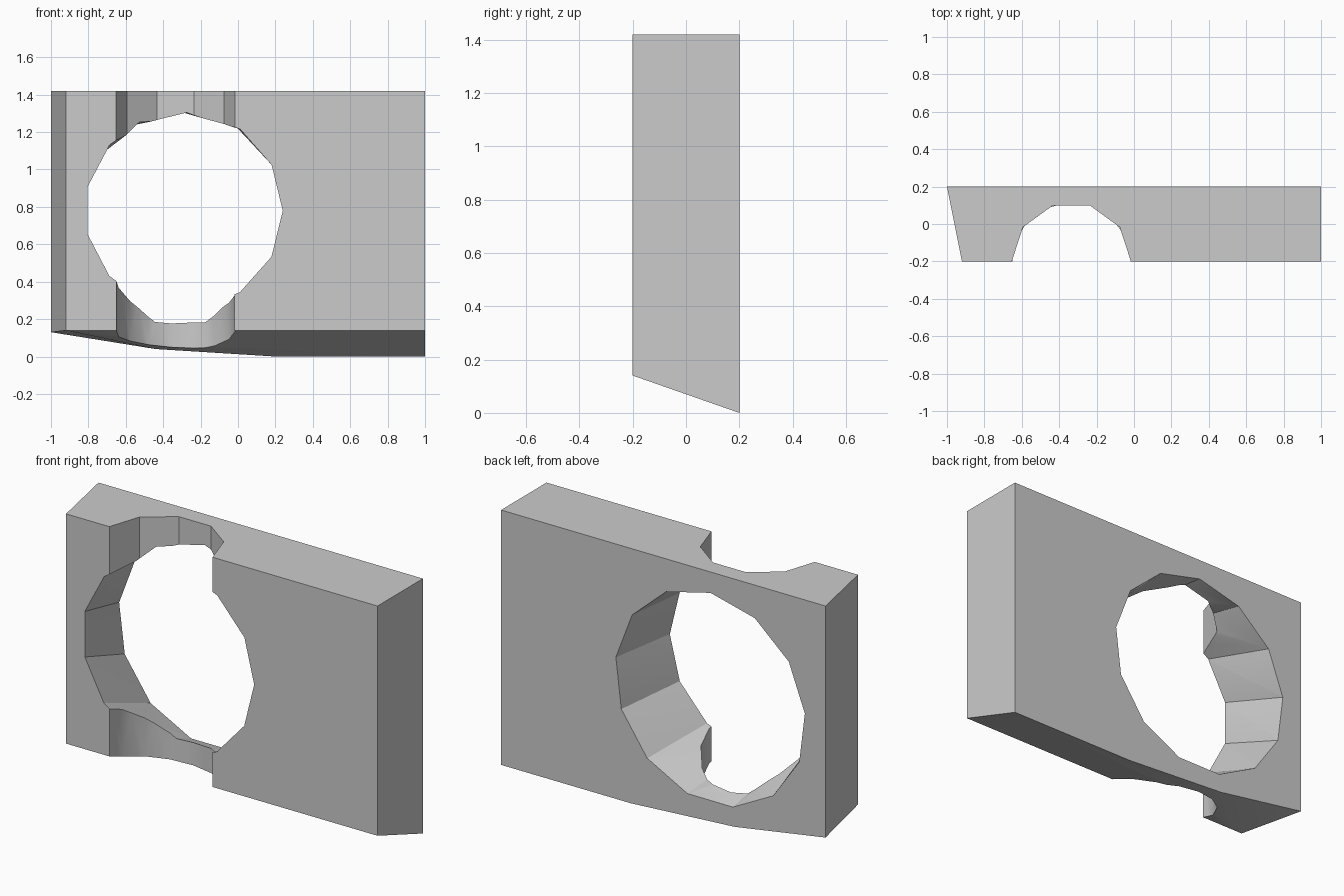
import bpy
import bmesh
from math import cos, sin, radians, tau

cube = bpy.data.objects.get("Cube")
if cube:
    bpy.data.objects.remove(cube, do_unlink=True)

grey = bpy.data.materials.new("plain grey")
grey.use_nodes = True
grey.diffuse_color = (0.6, 0.6, 0.6, 1)
grey.node_tree.nodes["Principled BSDF"].inputs["Base Color"].default_value = (0.6, 0.6, 0.6, 1)


def make_object(name, bm):
    bmesh.ops.recalc_face_normals(bm, faces=bm.faces)
    mesh = bpy.data.meshes.new(name)
    bm.to_mesh(mesh)
    bm.free()
    mesh.materials.append(grey)
    obj = bpy.data.objects.new(name, mesh)
    bpy.context.collection.objects.link(obj)
    return obj


def hull(name, points):
    bm = bmesh.new()
    for p in points:
        bm.verts.new(p)
    bmesh.ops.convex_hull(bm, input=bm.verts)
    bmesh.ops.dissolve_limit(bm, angle_limit=radians(0.5), verts=bm.verts, edges=bm.edges)
    return make_object(name, bm)


def loft(name, start, end):
    """Close two matching rings into a solid."""
    bm = bmesh.new()
    a = [bm.verts.new(p) for p in start]
    b = [bm.verts.new(p) for p in end]
    bm.faces.new(a)
    bm.faces.new(b)
    n = len(a)
    for i in range(n):
        j = (i + 1) % n
        # two triangles, as the rings are slightly twisted
        bm.faces.new((a[i], a[j], b[j]))
        bm.faces.new((a[i], b[j], b[i]))
    return make_object(name, bm)


def ring(n, radius, offset, place):
    angles = [radians(offset) + tau * i / n for i in range(n)]
    return [place(radius * cos(t), radius * sin(t)) for t in angles]


# Block with a slanted left end and a bevelled, bowed underside
back = [(-1, 0.13), (-0.44, 0.04), (0.2, 0), (1, 0), (1, 1.42), (-1, 1.42)]
front = [(-0.92, 0.14), (1, 0.14), (1, 1.42), (-0.92, 1.42)]
block = hull("block", [(x, 0.2, z) for x, z in back] + [(x, -0.2, z) for x, z in front])

# Round hole, widening and dropping towards the back, extended past both faces
SIDES = 13
front_ring = ring(SIDES, 0.53, 0, lambda u, v: (-0.29 + u, -0.2, 0.78 + v))
back_ring = ring(SIDES, 0.587, 90 - 3 * 360 / SIDES, lambda u, v: (-0.29 + u, 0.2, 0.717 + v))


def extend(p, q, t):
    return [a + (b - a) * t for a, b in zip(p, q)]


hole = loft("hole_cutter",
            [extend(p, q, -0.02) for p, q in zip(front_ring, back_ring)],
            [extend(p, q, 1.02) for p, q in zip(front_ring, back_ring)])


# Upright grooves in the front, above and below the hole
def groove(name, sides, offset, low, high):
    return loft(name, *[ring(sides, 0.32, offset, lambda u, v: (-0.335 + u, -0.205 + v, z))
                        for z in (low, high)])


cutters = [hole,
           groove("upper_groove_cutter", 10, 0, 0.75, 1.6),
           groove("lower_groove_cutter", 16, 4, -0.2, 0.7)]

for cutter in cutters:
    cutter.hide_render = True
    cutter.hide_viewport = True
    mod = block.modifiers.new(cutter.name, "BOOLEAN")
    mod.operation = "DIFFERENCE"
    mod.solver = "EXACT"
    mod.object = cutter

# Bake the cuts, then drop the cutters
bpy.context.view_layer.update()
depsgraph = bpy.context.evaluated_depsgraph_get()
carved = bpy.data.meshes.new_from_object(block.evaluated_get(depsgraph))
block.modifiers.clear()
block.data = carved
for cutter in cutters:
    bpy.data.objects.remove(cutter, do_unlink=True)

# Smooth the curved walls, keep the corners crisp
bpy.ops.object.select_all(action="DESELECT")
block.select_set(True)
bpy.context.view_layer.objects.active = block
bpy.ops.object.shade_smooth_by_angle(angle=radians(30))
